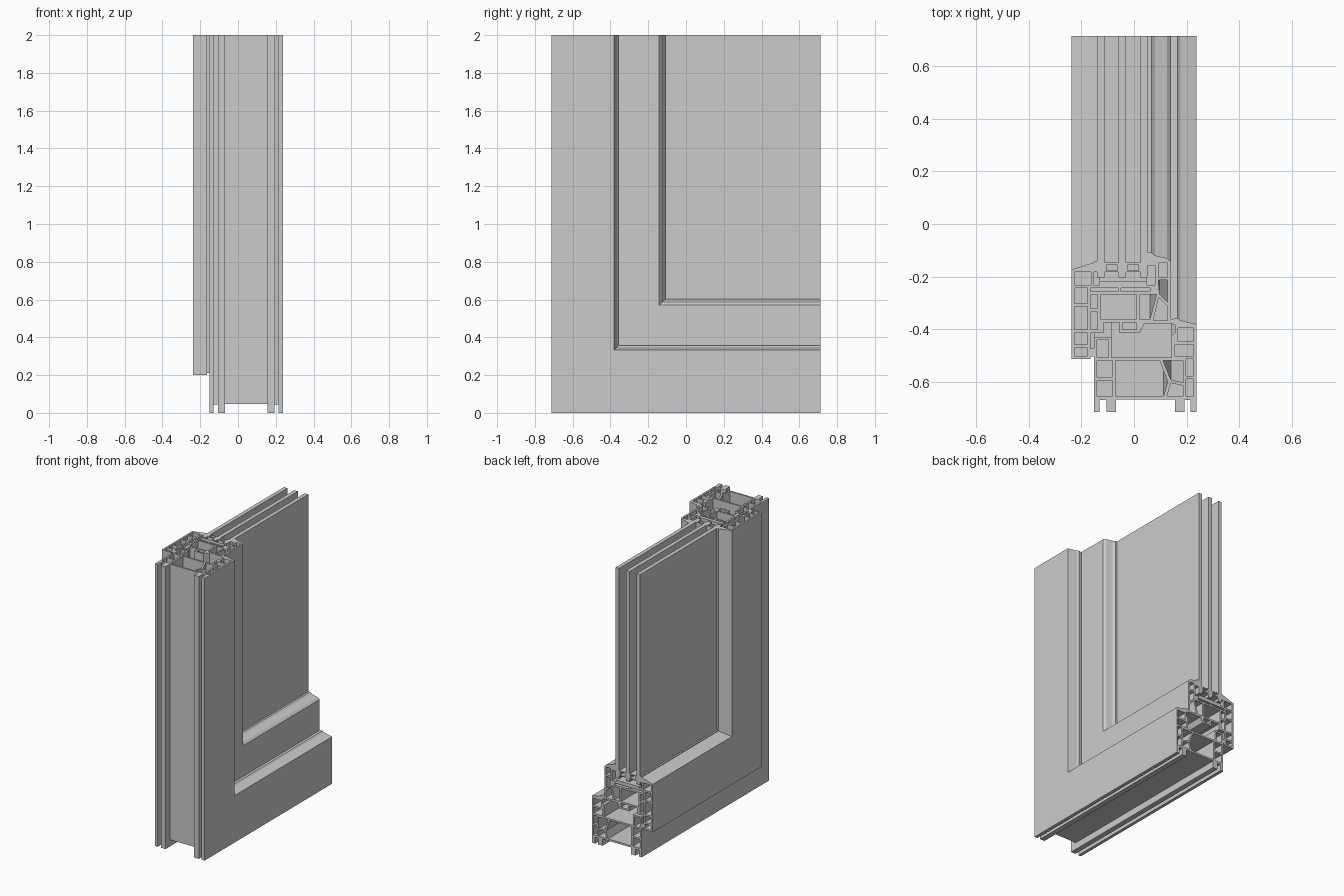
import bpy, bmesh
from mathutils import Vector

Y0, Y1, TOP = -0.713, 0.713, 2.0   # outer edge, cut end and cut top


def rect(x0, x1, d0, d1):
    return [(x0, d0), (x1, d0), (x1, d1), (x0, d1)]


def finish(name, bm):
    bmesh.ops.recalc_face_normals(bm, faces=bm.faces)
    me = bpy.data.meshes.new(name)
    bm.to_mesh(me)
    bm.free()
    ob = bpy.data.objects.new(name, me)
    bpy.context.collection.objects.link(ob)
    return ob


def corner_sweep(name, outline, holes=()):
    """Run a hollow profile (x, distance from outer edge) down one leg,
    around a mitred corner and along the other leg, then cap the cut ends."""
    bm = bmesh.new()
    caps = ([], [])
    for loop in [outline, *holes]:
        rings = [[bm.verts.new((x, Y0 + d, TOP)) for x, d in loop],
                 [bm.verts.new((x, Y0 + d, d)) for x, d in loop],
                 [bm.verts.new((x, Y1, d)) for x, d in loop]]
        n = len(loop)
        for a, b in zip(rings, rings[1:]):
            for i in range(n):
                j = (i + 1) % n
                bm.faces.new((a[i], a[j], b[j], b[i]))
        for cap, ring in zip(caps, (rings[0], rings[2])):
            cap += [bm.edges.get((ring[i], ring[(i + 1) % n])) for i in range(n)]
    for cap, normal in zip(caps, (Vector((0, 0, 1)), Vector((0, 1, 0)))):
        bmesh.ops.triangle_fill(bm, edges=cap, use_beauty=True, normal=normal)
    return finish(name, bm)


def box(name, lo, hi):
    bm = bmesh.new()
    bmesh.ops.create_cube(bm, size=1)
    for v in bm.verts:
        v.co = [hi[k] if v.co[k] > 0 else lo[k] for k in range(3)]
    return finish(name, bm)


# Outer frame: four feet below, rebate for the sash, tall lip on the +x side
corner_sweep("outer_frame", [
    (-0.152, 0), (-0.13, 0), (-0.13, 0.045), (-0.105, 0.045), (-0.105, 0),
    (-0.068, 0), (-0.068, 0.048), (0.155, 0.048), (0.155, 0), (0.192, 0),
    (0.192, 0.045), (0.214, 0.045), (0.214, 0), (0.238, 0), (0.238, 0.333),
    (0.175, 0.348), (0.155, 0.348), (0.155, 0.3), (0.143, 0.29),
    (0.143, 0.207), (-0.085, 0.207), (-0.085, 0.285), (-0.152, 0.285)],
    [
    [(-0.07, 0.06), (0.112, 0.06), (0.128, 0.115), (0.097, 0.195), (-0.07, 0.195)],
    [(0.125, 0.06), (0.185, 0.06), (0.185, 0.1), (0.14, 0.11)],
    [(0.14, 0.122), (0.185, 0.112), (0.185, 0.195), (0.11, 0.195)],
    rect(0.197, 0.226, 0.06, 0.125), rect(0.197, 0.226, 0.137, 0.2),
    rect(0.155, 0.226, 0.212, 0.255), rect(0.167, 0.226, 0.267, 0.318),
    rect(-0.14, -0.082, 0.06, 0.12), rect(-0.14, -0.082, 0.132, 0.195),
    rect(-0.14, -0.097, 0.207, 0.273)])

# Sash: overlaps the frame on the -x side and holds the glazing
corner_sweep("sash", [
    (-0.238, 0.2), (-0.165, 0.2), (-0.165, 0.3), (-0.115, 0.3), (-0.115, 0.34),
    (-0.055, 0.34), (-0.055, 0.3), (0.02, 0.3), (0.04, 0.335), (0.14, 0.335),
    (0.14, 0.57), (0.125, 0.583), (0.08, 0.594), (0.08, 0.482), (-0.152, 0.482),
    (-0.152, 0.567), (-0.238, 0.54)],
    [rect(-0.226, -0.177, a, b) for a, b in
     ((0.212, 0.243), (0.255, 0.3), (0.312, 0.4), (0.412, 0.47))] +
    [rect(-0.226, -0.164, 0.482, 0.53),
     rect(-0.165, -0.139, 0.312, 0.38), rect(-0.165, -0.139, 0.392, 0.445),
     rect(-0.127, 0.01, 0.352, 0.445), rect(-0.043, 0.01, 0.312, 0.34),
     rect(-0.165, -0.06, 0.457, 0.47), rect(-0.05, 0.06, 0.457, 0.47),
     [(0.022, 0.35), (0.06, 0.35), (0.085, 0.445), (0.022, 0.445)],
     [(0.073, 0.347), (0.128, 0.347), (0.128, 0.4), (0.094, 0.435)],
     [(0.097, 0.447), (0.128, 0.415), (0.128, 0.5), (0.092, 0.5)],
     rect(0.092, 0.128, 0.512, 0.565)])

# Gaskets between frame, sash and glass
corner_sweep("frame_gasket", [(0.14, 0.335), (0.155, 0.33), (0.155, 0.348),
                              (0.175, 0.348), (0.165, 0.356), (0.14, 0.352)])
corner_sweep("sash_gasket", rect(-0.165, -0.152, 0.21, 0.24))
corner_sweep("glass_gasket_outer", rect(-0.152, -0.14, 0.53, 0.572))
corner_sweep("glass_gasket_inner", [(0.052, 0.555), (0.08, 0.555), (0.08, 0.594),
                                    (0.066, 0.604), (0.052, 0.604)])

# Triple glazing with hollow spacer bars
EDGE = 0.51
for i, x in enumerate((-0.14, -0.058, 0.024)):
    box(f"glass_pane_{i + 1}", (x, Y0 + EDGE, EDGE), (x + 0.028, Y1, TOP))
for i, x in enumerate((-0.112, -0.03)):
    corner_sweep(f"spacer_bar_{i + 1}", rect(x, x + 0.054, 0.53, 0.567),
                 [rect(x + 0.007, x + 0.047, 0.537, 0.56)])

# Glazing support blocks under the panes
corner_sweep("glazing_support", rect(-0.13, 0.05, 0.482, 0.495))
